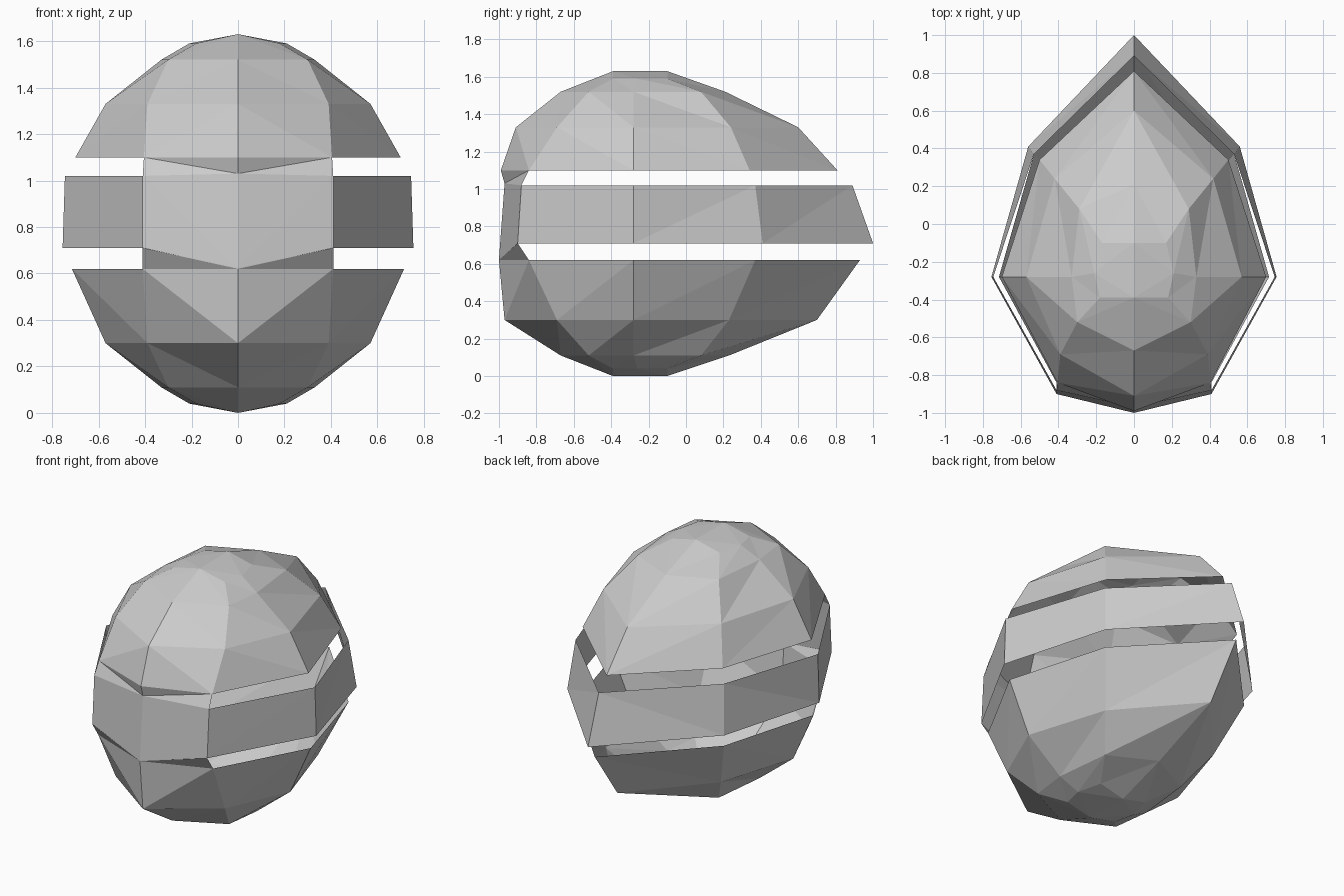
import bpy
from mathutils import Vector

if "Cube" in bpy.data.objects:
    bpy.data.objects.remove(bpy.data.objects["Cube"])

CENTRE = Vector((0, -0.1, 0.82))


def ring(z, front, s1, s2, s3, back, z_front=None, z_back=None):
    """Right half of a teardrop ring, listed from front centre to back centre."""
    zf = z if z_front is None else z_front
    zb = z if z_back is None else z_back
    return ([Vector((0, front, zf))] + [Vector((x, y, z)) for x, y in (s1, s2, s3)]
            + [Vector((0, back, zb))])


def bridge(a, b):
    """Triangles between two half rings."""
    tris = []
    for i in range(len(a) - 1):
        tris += [(a[i], a[i + 1], b[i]), (a[i + 1], b[i + 1], b[i])]
    return tris


def cap(r):
    return [(r[0], r[1], r[2]), (r[0], r[2], r[4]), (r[2], r[3], r[4])]


def build(name, tris):
    """Make a faceted half shell facing outward and mirror it over x."""
    verts, index, faces = [], {}, []
    for t in tris:
        n = (t[1] - t[0]).cross(t[2] - t[0])
        if n.length < 1e-7:
            continue
        if n.dot(sum(t, Vector()) / 3 - CENTRE) < 0:
            t = t[::-1]
        face = []
        for p in t:
            key = tuple(round(c, 4) for c in p)
            if key not in index:
                index[key] = len(verts)
                verts.append(key)
            face.append(index[key])
        faces.append(face)
    mesh = bpy.data.meshes.new(name)
    mesh.from_pydata(verts, [], faces)
    obj = bpy.data.objects.new(name, mesh)
    bpy.context.collection.objects.link(obj)
    mirror = obj.modifiers.new("mirror", 'MIRROR')
    mirror.use_clip = True
    return obj


def shell(name, rings):
    tris = cap(rings[-1])
    for a, b in zip(rings, rings[1:]):
        tris += bridge(a, b)
    return build(name, tris)


def crown(z_side, z_ridge):
    return ring(z_side, -0.39, (0.18, -0.39), (0.21, -0.26), (0.17, -0.10), -0.10,
                z_ridge, z_ridge)


# Upper dome, open below
dome = [
    ring(1.10, -0.99, (0.405, -0.84), (0.70, -0.28), (0.50, 0.34), 0.81),
    ring(1.33, -0.91, (0.39, -0.69), (0.57, -0.28), (0.42, 0.24), 0.60),
    ring(1.52, -0.67, (0.30, -0.52), (0.33, -0.28), (0.29, 0.08), 0.21),
    crown(1.59, 1.63),
]
shell("upper_dome", dome)

# Lower bowl, open above
bowl = [
    ring(0.62, -1.0, (0.41, -0.84), (0.715, -0.28), (0.53, 0.37), 0.93),
    ring(0.30, -0.97, (0.39, -0.69), (0.57, -0.28), (0.41, 0.23), 0.70),
    ring(0.11, -0.67, (0.30, -0.52), (0.33, -0.28), (0.29, 0.08), 0.23),
    crown(0.04, 0.0),
]
shell("lower_bowl", bowl)

# Middle band standing clear of both shells
top = ring(1.02, -0.97, (0.41, -0.88), (0.745, -0.28), (0.53, 0.37), 0.89, 1.03)
low = ring(0.71, -1.0, (0.41, -0.90), (0.755, -0.28), (0.56, 0.41), 1.0, 0.625)
build("middle_band", bridge(top, low))

# Front ledges joining the band to the dome and the bowl
build("front_ledges", bridge(dome[0][:2], top[:2]) + bridge(low[:2], bowl[0][:2]))
